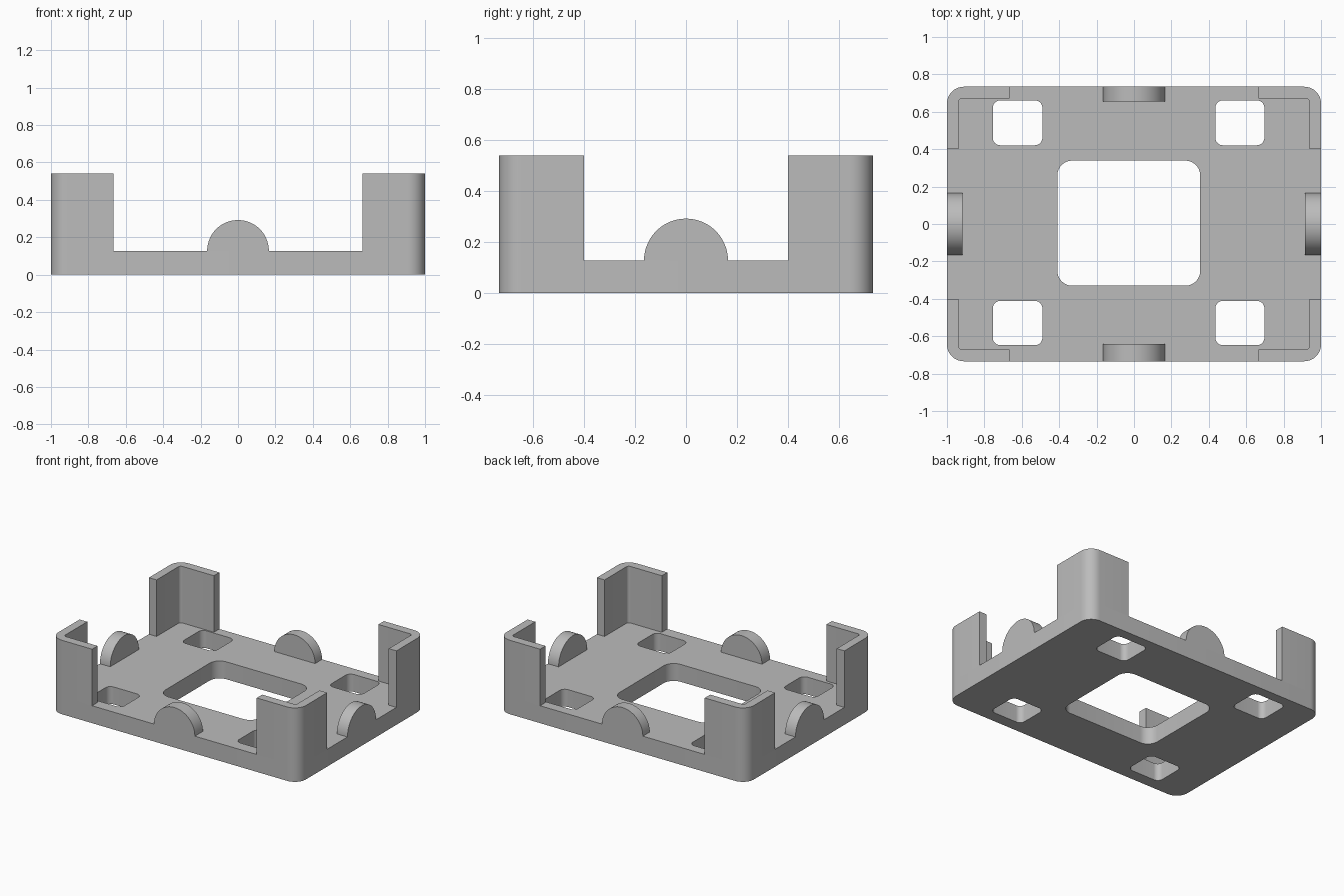
import bpy, bmesh
from math import sin, cos, pi, radians
from mathutils import Matrix

cube = bpy.data.objects.get("Cube")
if cube:
    bpy.data.objects.remove(cube, do_unlink=True)

HALF_X, HALF_Y = 1.0, 0.734
PLATE_TOP, POST_TOP = 0.127, 0.54
CORNER_R = 0.09

grey = bpy.data.materials.new("plain grey")
grey.use_nodes = True
colour = (0.5, 0.5, 0.5, 1)
grey.diffuse_color = colour
grey.node_tree.nodes["Principled BSDF"].inputs["Base Color"].default_value = colour


def arc(cx, cy, r, start, end, steps=10):
    angles = [radians(start + (end - start) * i / steps) for i in range(steps + 1)]
    return [(cx + r * cos(a), cy + r * sin(a)) for a in angles]


def rounded_rect(x0, x1, y0, y1, r):
    return (arc(x1 - r, y1 - r, r, 0, 90) + arc(x0 + r, y1 - r, r, 90, 180)
            + arc(x0 + r, y0 + r, r, 180, 270) + arc(x1 - r, y0 + r, r, 270, 360))


def extrude(name, loops, low, high, turn=None):
    """Fill closed loops (inner loops become holes) and extrude from low to high."""
    curve = bpy.data.curves.new(name, "CURVE")
    curve.dimensions, curve.fill_mode = "2D", "BOTH"
    curve.extrude = (high - low) / 2
    for loop in loops:
        spline = curve.splines.new("POLY")
        spline.points.add(len(loop) - 1)
        for point, (x, y) in zip(spline.points, loop):
            point.co = (x, y, 0, 1)
        spline.use_cyclic_u = True
    helper = bpy.data.objects.new(name + " outline", curve)
    mesh = bpy.data.meshes.new_from_object(helper)
    bpy.data.objects.remove(helper)
    bpy.data.curves.remove(curve)

    # Weld the caps to the walls and place the solid
    bm = bmesh.new()
    bm.from_mesh(mesh)
    bmesh.ops.remove_doubles(bm, verts=bm.verts, dist=1e-5)
    bm.transform(Matrix.Translation((0, 0, (low + high) / 2)))
    if turn:
        bm.transform(turn)
    bmesh.ops.recalc_face_normals(bm, faces=bm.faces)
    bm.to_mesh(mesh)
    bm.free()
    mesh.name = name
    mesh.materials.clear()
    mesh.materials.append(grey)
    obj = bpy.data.objects.new(name, mesh)
    bpy.context.collection.objects.link(obj)
    bpy.ops.object.select_all(action="DESELECT")
    obj.select_set(True)
    bpy.context.view_layer.objects.active = obj
    bpy.ops.object.shade_smooth_by_angle(angle=radians(30))
    return obj


# Base plate with one central opening and four corner openings
plate = [rounded_rect(-HALF_X, HALF_X, -HALF_Y, HALF_Y, CORNER_R),
         rounded_rect(-0.41, 0.354, -0.33, 0.339, 0.08)]
for x0, x1 in ((-0.755, -0.49), (0.435, 0.697)):
    for y0, y1 in ((-0.648, -0.411), (0.421, 0.661)):
        plate.append(rounded_rect(x0, x1, y0, y1, 0.04))
extrude("base_plate", plate, 0, PLATE_TOP)

# L-shaped corner posts, mirrored to all four corners
inner_x, inner_y, inner_r = 0.938, 0.671, 0.02
post = ([(HALF_X, 0.4)]
        + arc(HALF_X - CORNER_R, HALF_Y - CORNER_R, CORNER_R, 0, 90)
        + [(0.665, HALF_Y), (0.665, inner_y)]
        + arc(inner_x - inner_r, inner_y - inner_r, inner_r, 90, 0, 6)
        + [(inner_x, 0.4)])
posts = extrude("corner_posts", [post], PLATE_TOP, POST_TOP)
mirror = posts.modifiers.new("Mirror", "MIRROR")
mirror.use_axis = (True, True, False)

# Half-round tabs on each edge; the profile is stood up along y or x
half_disc = arc(0, PLATE_TOP, 0.165, 0, 180, 40)
along_x = Matrix(((0, 0, 1, 0), (1, 0, 0, 0), (0, 1, 0, 0), (0, 0, 0, 1)))
along_y = Matrix(((1, 0, 0, 0), (0, 0, 1, 0), (0, 1, 0, 0), (0, 0, 0, 1)))
for name, low, high, turn in (("front_tab", -HALF_Y, -0.641, along_y),
                              ("back_tab", 0.654, HALF_Y, along_y),
                              ("right_tab", -HALF_X, -0.917, along_x),
                              ("left_tab", 0.914, HALF_X, along_x)):
    extrude(name, [half_disc], low, high, turn)
